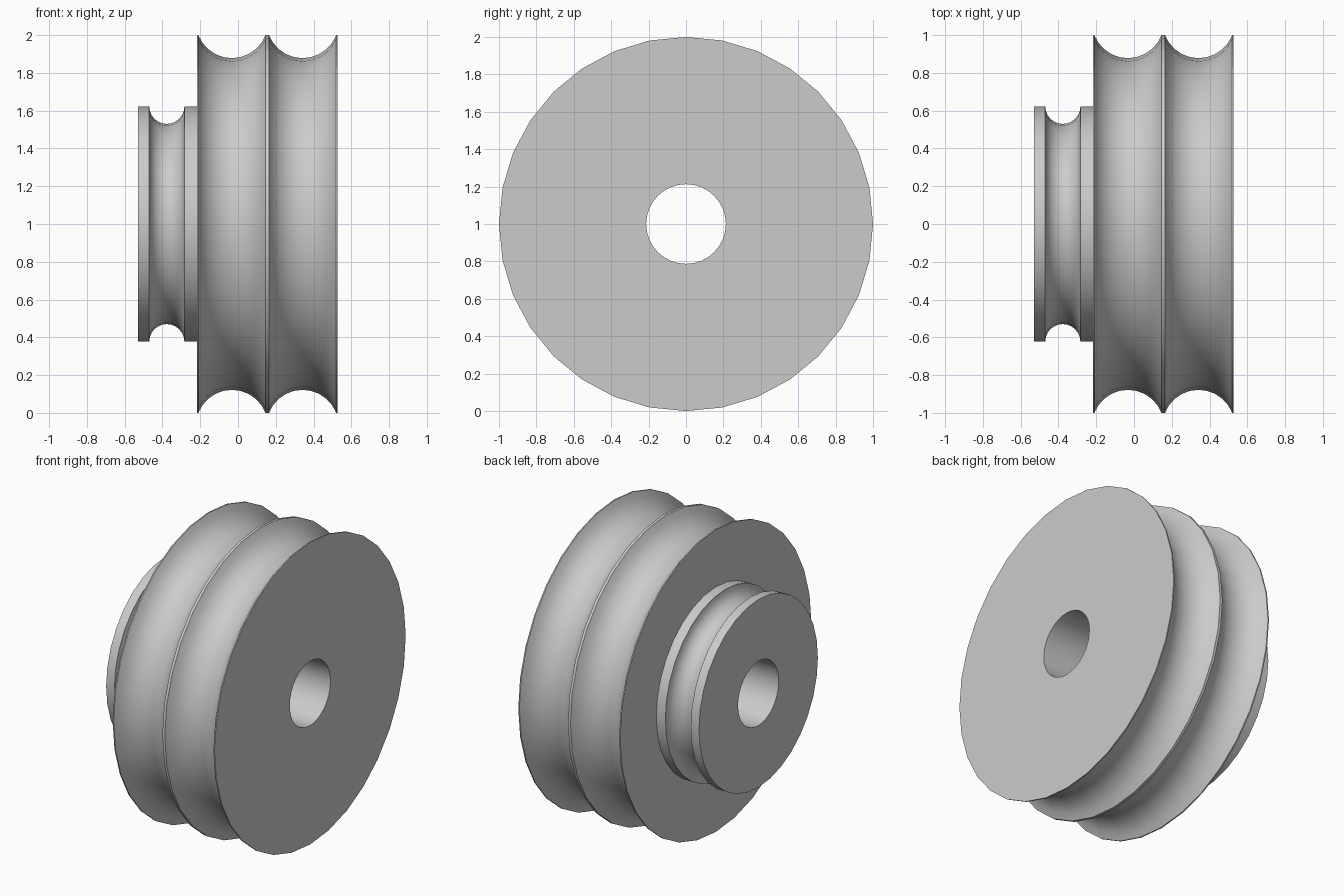
import bpy, bmesh, math

if "Cube" in bpy.data.objects:
    bpy.data.objects.remove(bpy.data.objects["Cube"])

SEGMENTS = 32
BORE, HUB, RIM = 0.213, 0.622, 1.0


def groove(x0, x1, radius, depth, steps):
    """Circular-arc groove between two rim edges, as (x, radius) points."""
    half = (x1 - x0) / 2
    arc = (half * half + depth * depth) / (2 * depth)
    sweep = math.asin(min(1, half / arc))
    mid, centre = (x0 + x1) / 2, radius + arc - depth
    return [(mid + arc * math.sin(a), centre - arc * math.cos(a))
            for a in (sweep * (2 * i / steps - 1) for i in range(steps + 1))]


def lathe(name, profile, material):
    """Spin a closed (x, radius) profile around the x axis."""
    bm = bmesh.new()
    rings = []
    for x, r in profile:
        rings.append([bm.verts.new((x, r * math.cos(t), 1 + r * math.sin(t)))
                      for t in (2 * math.pi * i / SEGMENTS for i in range(SEGMENTS))])
    for a, b in zip(rings, rings[1:] + rings[:1]):
        for i in range(SEGMENTS):
            j = (i + 1) % SEGMENTS
            bm.faces.new((a[i], a[j], b[j], b[i]))
    bmesh.ops.recalc_face_normals(bm, faces=bm.faces)
    mesh = bpy.data.meshes.new(name)
    bm.to_mesh(mesh)
    bm.free()
    mesh.materials.append(material)
    obj = bpy.data.objects.new(name, mesh)
    bpy.context.collection.objects.link(obj)
    bpy.context.view_layer.objects.active = obj
    obj.select_set(True)
    bpy.ops.object.shade_smooth_by_angle(angle=math.radians(30))
    return obj


grey = bpy.data.materials.new("light grey")
grey.diffuse_color = (0.6, 0.6, 0.6, 1)
grey.use_nodes = True
grey.node_tree.nodes["Principled BSDF"].inputs["Base Color"].default_value = grey.diffuse_color

# Small hub sheave, then the double-grooved wheel, with a bore through both
profile = [(-0.53, BORE), (-0.53, HUB)]
profile += groove(-0.47, -0.284, HUB, 0.092, 12)
profile += [(-0.218, HUB), (-0.218, RIM)]
profile += groove(-0.21, 0.146, RIM, 0.122, 10)
profile += groove(0.164, 0.52, RIM, 0.122, 10)
profile += [(0.528, RIM), (0.528, BORE)]
lathe("stepped_pulley", profile, grey)
